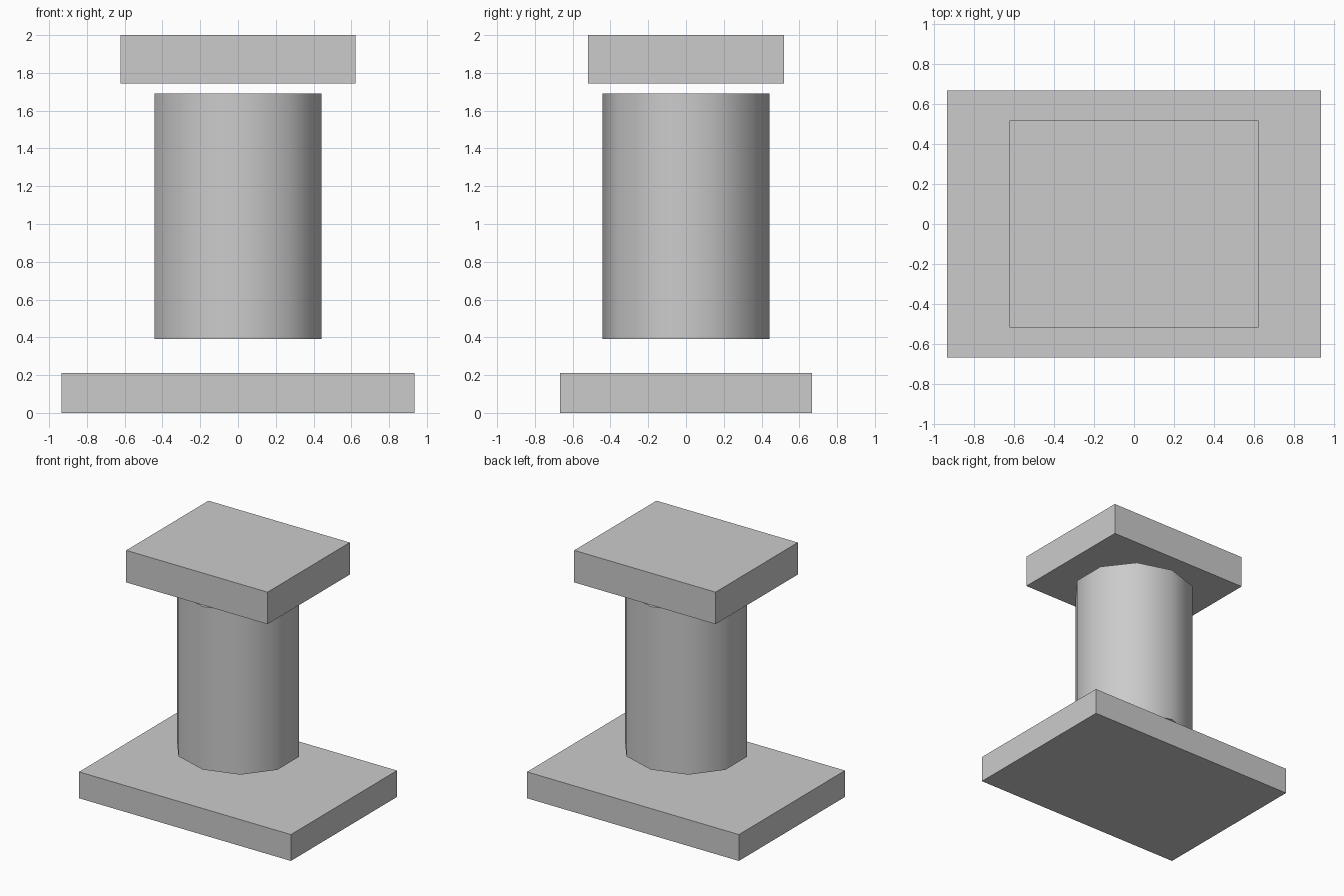
import bpy, math

if "Cube" in bpy.data.objects:
    bpy.data.objects.remove(bpy.data.objects["Cube"])


def slab(name, width, depth, z0, z1):
    bpy.ops.mesh.primitive_cube_add(size=1, location=(0, 0, (z0 + z1) / 2))
    o = bpy.context.object
    o.name = name
    o.scale = (width, depth, z1 - z0)
    bpy.ops.object.transform_apply(location=False, rotation=False, scale=True)
    return o


# Rectangular plates below and above the column
slab("base_plate", 1.867, 1.335, 0.0, 0.21)
slab("top_plate", 1.245, 1.035, 1.745, 2.0)

# Ten-sided column with points on the y axis, stretched in x to equal extents
R, z0, z1 = 0.443, 0.392, 1.69
bpy.ops.mesh.primitive_cylinder_add(vertices=10, radius=R, depth=z1 - z0,
                                    location=(0, 0, (z0 + z1) / 2))
column = bpy.context.object
column.name = "column"
for v in column.data.vertices:
    a = math.atan2(v.co.y, v.co.x)
    a = math.pi / 2 + round((a - math.pi / 2) / (math.pi / 5)) * math.pi / 5
    v.co.x = R * math.cos(a) / math.cos(math.pi / 10)
    v.co.y = R * math.sin(a)
bpy.ops.object.shade_smooth_by_angle(angle=math.radians(50))
